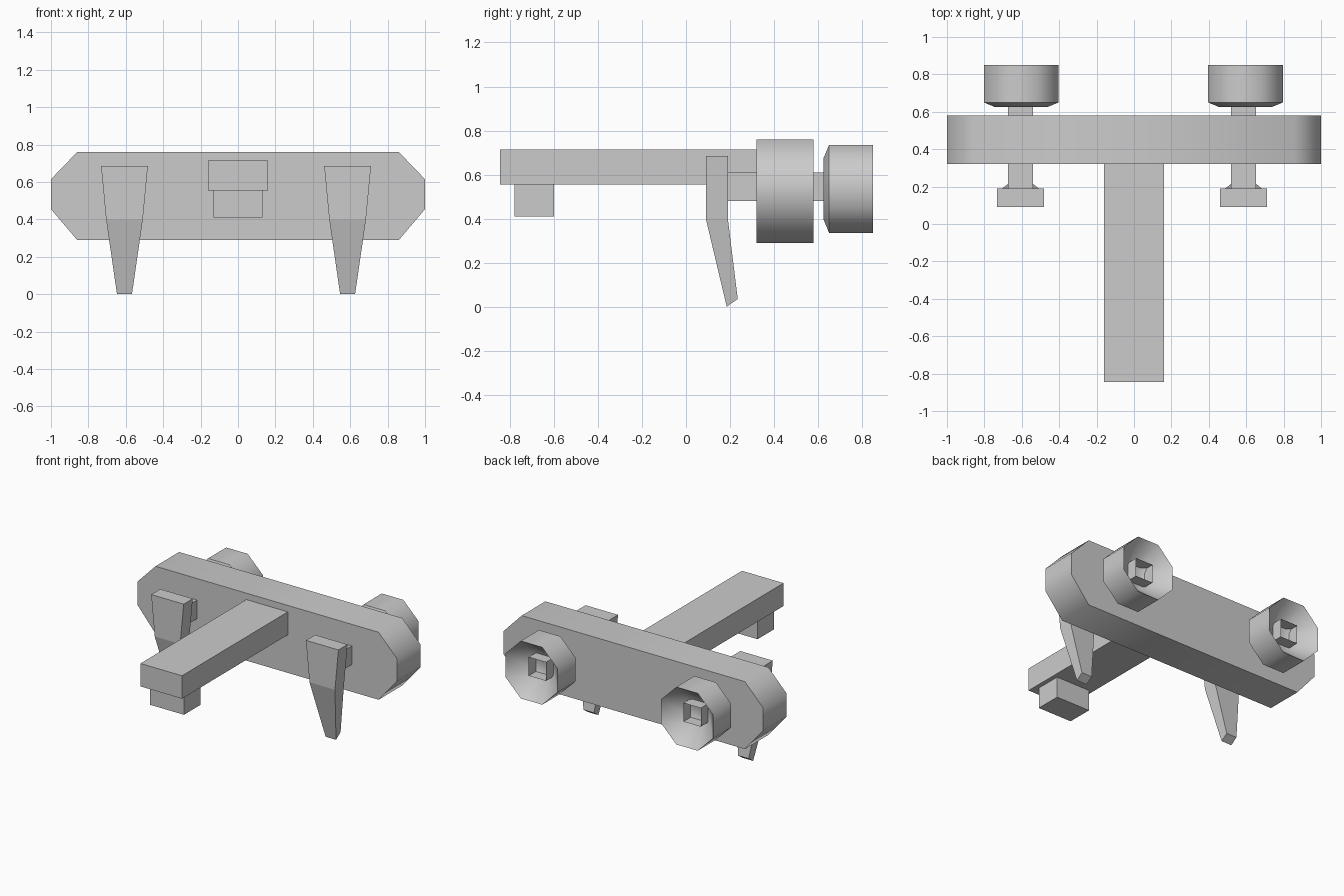
import bpy, math

if "Cube" in bpy.data.objects:
    bpy.data.objects.remove(bpy.data.objects["Cube"])


def make(name, verts, faces, smooth=False):
    mesh = bpy.data.meshes.new(name)
    mesh.from_pydata(verts, [], faces)
    obj = bpy.data.objects.new(name, mesh)
    bpy.context.collection.objects.link(obj)
    if smooth:
        bpy.ops.object.select_all(action='DESELECT')
        bpy.context.view_layer.objects.active = obj
        obj.select_set(True)
        bpy.ops.object.shade_smooth_by_angle(angle=math.radians(60))
    return obj


def loft(name, rings, cap_start=True, cap_end=True, smooth=False):
    """Join equal-sized rings of points with quads."""
    n = len(rings[0])
    verts = [p for r in rings for p in r]
    faces = [(k * n + i, k * n + (i + 1) % n, (k + 1) * n + (i + 1) % n, (k + 1) * n + i)
             for k in range(len(rings) - 1) for i in range(n)]
    if cap_start:
        faces.append(tuple(reversed(range(n))))
    if cap_end:
        faces.append(tuple(range(len(verts) - n, len(verts))))
    return make(name, verts, faces, smooth)


def beam(name, x0, x1, y0, y1, z0, z1, open_back=False):
    """Box along y, optionally open at its back end."""
    rings = [[(x0, y, z0), (x0, y, z1), (x1, y, z1), (x1, y, z0)] for y in (y0, y1)]
    return loft(name, rings, cap_end=not open_back)


# Wide cross bar with chamfered ends
outline = [(1, .455), (.86, .29), (-.86, .29), (-1, .455),
           (-1, .615), (-.86, .76), (.86, .76), (1, .615)]
loft("cross_bar", [[(x, y, z) for x, z in outline] for y in (.32, .58)], smooth=True)

# Centre arm and the foot block beneath its tip
beam("centre_arm", -.16, .16, -.845, .32, .555, .715)
beam("arm_foot", -.132, .13, -.78, -.6, .41, .555)

for side, cx, knob_x in (("left", -.607, -.603), ("right", .586, .596)):
    # Tapered prong: half width, front y/z, back y/z
    rings = []
    for w, yf, zf, yb, zb in ((.04, .185, 0, .235, .035),
                              (.098, .09, .4, .19, .4),
                              (.125, .09, .685, .19, .685)):
        rings.append([(cx - w, yf, zf), (cx + w, yf, zf), (cx + w, yb, zb), (cx - w, yb, zb)])
    loft(side + "_prong", rings)

    # Square rod through the bar, hollow at the back
    beam(side + "_rod", cx - .067, cx + .067, .19, .80, .48, .61, open_back=True)

    # Octagonal cup: closed chamfered front, funnel-shaped back
    rings = []
    for y, apothem in ((.625, .14), (.65, .2), (.85, .2), (.72, .085)):
        r = apothem / math.cos(math.pi / 8)
        rings.append([(knob_x + r * math.cos(a), y, .535 - r * math.sin(a))
                      for a in (math.pi / 8 + i * math.pi / 4 for i in range(8))])
    loft(side + "_cup", rings, smooth=True)
